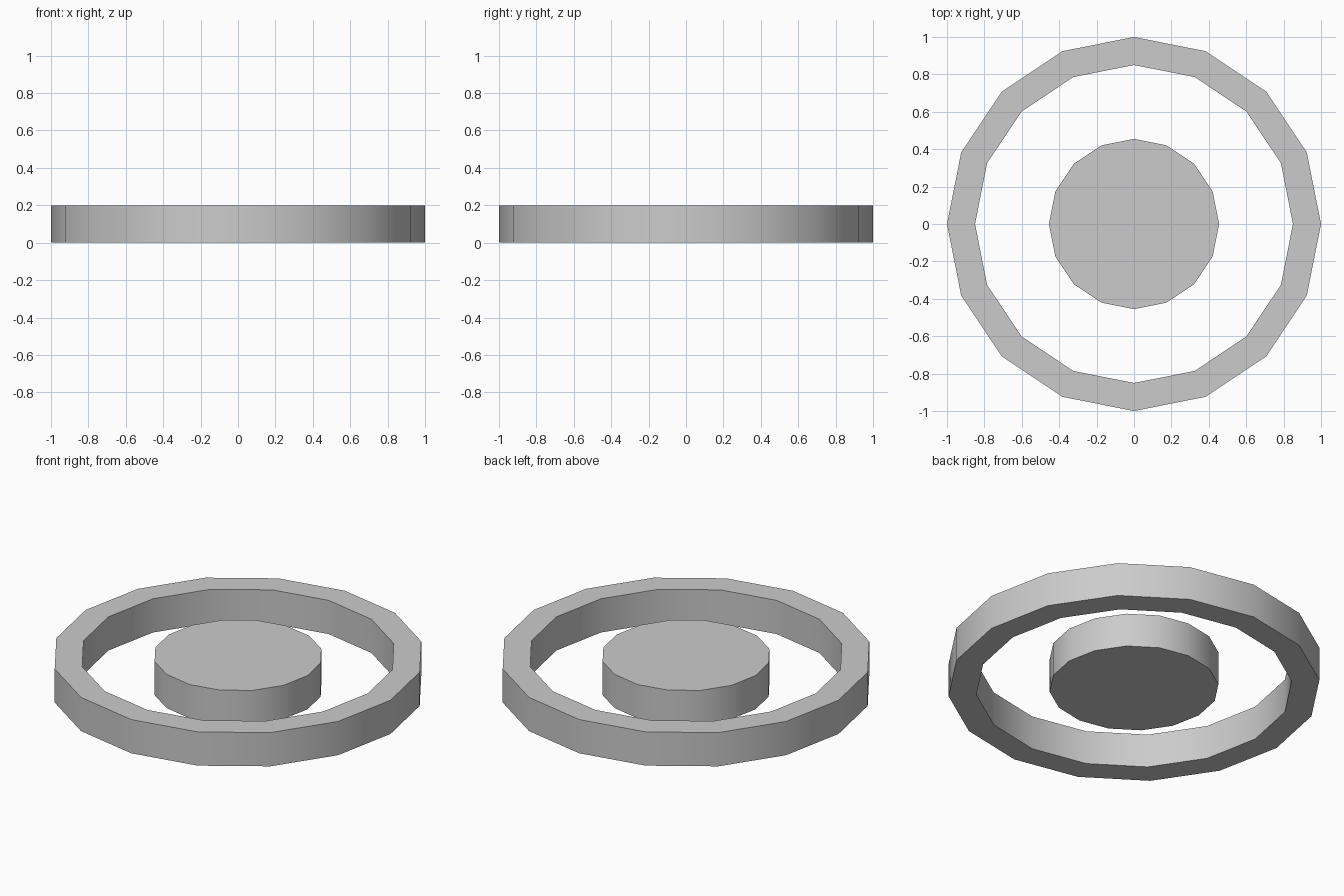
import bpy, bmesh, math

if "Cube" in bpy.data.objects:
    bpy.data.objects.remove(bpy.data.objects["Cube"])

SIDES = 16
HEIGHT = 0.2


def lathe(name, profile, closed):
    """Spin a (radius, z) profile around z with SIDES segments."""
    bm = bmesh.new()
    verts = [bm.verts.new((r, 0, z)) for r, z in profile]
    pairs = list(zip(verts, verts[1:]))
    if closed:
        pairs.append((verts[-1], verts[0]))
    edges = [bm.edges.new(p) for p in pairs]
    bmesh.ops.spin(bm, geom=verts + edges, cent=(0, 0, 0), axis=(0, 0, 1),
                   angle=2 * math.pi, steps=SIDES, use_merge=True)
    bmesh.ops.remove_doubles(bm, verts=bm.verts, dist=1e-4)
    # Cap open ends
    if not closed:
        bmesh.ops.holes_fill(bm, edges=[e for e in bm.edges if e.is_boundary])
    bmesh.ops.recalc_face_normals(bm, faces=bm.faces)
    mesh = bpy.data.meshes.new(name)
    bm.to_mesh(mesh)
    bm.free()
    obj = bpy.data.objects.new(name, mesh)
    bpy.context.collection.objects.link(obj)
    # Smooth walls, sharp rims
    bpy.ops.object.select_all(action='DESELECT')
    obj.select_set(True)
    bpy.context.view_layer.objects.active = obj
    bpy.ops.object.shade_smooth_by_angle(angle=math.radians(30))
    return obj


# Outer ring
lathe("outer_ring", [(0.85, 0), (1, 0), (1, HEIGHT), (0.85, HEIGHT)], True)

# Solid disc in the middle
lathe("centre_disc", [(0.455, 0), (0.455, HEIGHT)], False)
